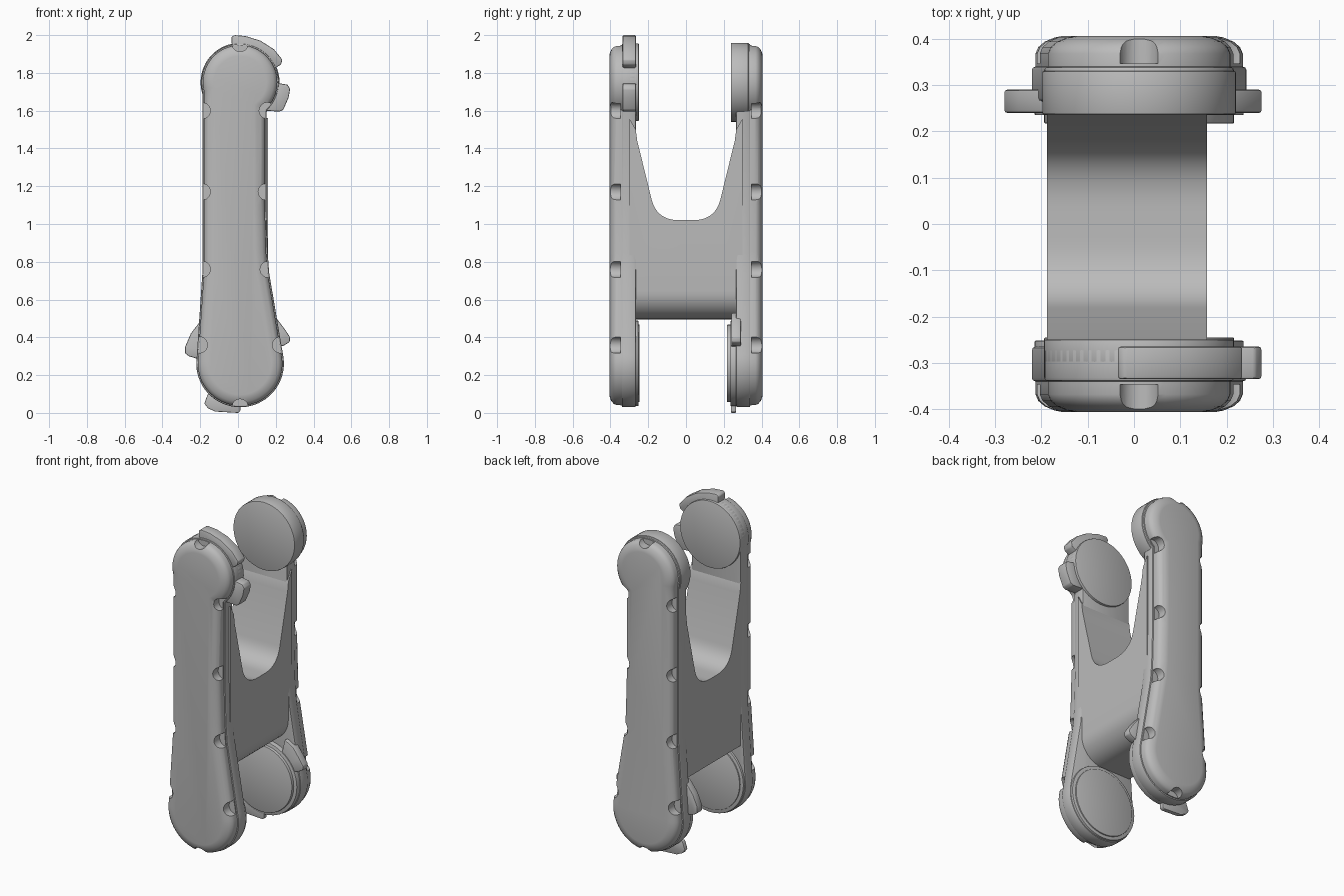
import bpy, bmesh, math
from mathutils import Vector

cube = bpy.data.objects.get("Cube")
if cube:
    bpy.data.objects.remove(cube, do_unlink=True)

grey = bpy.data.materials.new("plain grey")
grey.use_nodes = True
grey.diffuse_color = (0.5, 0.5, 0.5, 1)
grey.node_tree.nodes["Principled BSDF"].inputs["Base Color"].default_value = (0.5, 0.5, 0.5, 1)

CX, TOP_Z, TOP_R, LOW_Z, LOW_R = 0.011, 1.75, 0.205, 0.262, 0.232


def make(name, bm):
    bmesh.ops.recalc_face_normals(bm, faces=bm.faces[:])
    mesh = bpy.data.meshes.new(name)
    bm.to_mesh(mesh)
    bm.free()
    mesh.materials.append(grey)
    ob = bpy.data.objects.new(name, mesh)
    bpy.context.collection.objects.link(ob)
    return ob


def loft(name, rings):
    """Skin matching rings of points and cap both ends."""
    bm = bmesh.new()
    loops = [[bm.verts.new(p) for p in ring] for ring in rings]
    for a, b in zip(loops, loops[1:]):
        for i in range(len(a)):
            j = (i + 1) % len(a)
            bm.faces.new((a[i], a[j], b[j], b[i]))
    bm.faces.new(loops[0])
    bm.faces.new(loops[-1])
    return make(name, bm)


def arc(cx, cz, r, a0, a1, n):
    return [(cx + r * math.cos(a0 + (a1 - a0) * i / n),
             cz + r * math.sin(a0 + (a1 - a0) * i / n)) for i in range(n + 1)]


def outline(d):
    """Side plate silhouette, shrunk by d."""
    rt, rl = TOP_R - d, LOW_R - d
    right, left = 0.15 - d, -0.188 + d
    a0 = -math.acos((right - CX) / rt)
    a1 = 2 * math.pi - math.acos(max(-1, (left - CX) / rt))
    pts = arc(CX, TOP_Z, rt, a0, a1, 40)
    pts += [(left, 1.2), (left, 0.75)]
    pts += arc(CX, LOW_Z, rl, math.radians(172), math.radians(372), 36)
    pts += [(0.165 - d, 0.74), (0.157 - d, 0.85), (right, 1.1)]
    return pts


def at_y(pts, y):
    return [(x, y, z) for x, z in pts]


def prism(name, pts, y0, y1, bevel=0.0):
    ob = loft(name, [at_y(pts, y0), at_y(pts, y1)])
    if bevel:
        mod = ob.modifiers.new("soft edge", "BEVEL")
        mod.width, mod.segments, mod.limit_method = bevel, 2, "ANGLE"
    return ob


def finish(ob):
    bpy.ops.object.select_all(action="DESELECT")
    ob.select_set(True)
    bpy.context.view_layer.objects.active = ob
    for mod in list(ob.modifiers):
        bpy.ops.object.modifier_apply(modifier=mod.name)
    bpy.ops.object.shade_smooth_by_angle(angle=math.radians(35))


parts = []

# Notch centres around each cover
notches = [(CX, TOP_Z + TOP_R), (CX, LOW_Z - LOW_R)]
for z, left, right in ((1.6, -0.19, 0.155), (1.17, -0.19, 0.15),
                       (0.76, -0.19, 0.16), (0.36, -0.205, 0.225)):
    notches += [(left, z), (right, z)]

for side, s in (("front", -1), ("back", 1)):
    # Side plate
    parts.append(prism(side + "_side_plate", outline(0), s * 0.265, s * 0.34, 0.008))
    # Domed cover with scalloped edge
    steps = ((0.008, 0.335), (0.008, 0.368), (0.014, 0.382), (0.028, 0.394),
             (0.05, 0.403), (0.066, 0.406))
    cover = loft(side + "_cover", [at_y(outline(d), s * y) for d, y in steps])
    bm = bmesh.new()
    for x, z in notches:
        rings = [[bm.verts.new((px, s * y, pz))
                  for px, pz in arc(x, z, 0.043, 0, math.tau, 20)[:-1]] for y in (0.347, 0.45)]
        for i in range(20):
            j = (i + 1) % 20
            bm.faces.new((rings[0][i], rings[0][j], rings[1][j], rings[1][i]))
        bm.faces.new(rings[0])
        bm.faces.new(rings[1])
    cutter = make("notch_cutter", bm)
    cutter.hide_render = True
    mod = cover.modifiers.new("notches", "BOOLEAN")
    mod.object, mod.operation, mod.solver = cutter, "DIFFERENCE", "EXACT"
    finish(cover)
    bpy.data.objects.remove(cutter, do_unlink=True)

# Round pivot faces on the inside of the plates
for name, z, r, y0, y1 in (("front_upper_pivot", TOP_Z, TOP_R, -0.25, -0.3),
                           ("back_upper_pivot", TOP_Z, TOP_R + 0.004, 0.237, 0.33),
                           ("front_lower_pivot", LOW_Z, 0.205, -0.245, -0.3),
                           ("back_lower_pivot", LOW_Z, 0.205, 0.217, 0.3),
                           ("back_lower_collar", LOW_Z, 0.226, 0.235, 0.3),
                           ("front_lower_collar", LOW_Z, 0.226, -0.252, -0.3)):
    parts.append(prism(name, arc(CX, z, r, 0, math.tau, 64)[:-1], y0, y1, 0.003))

# Centre web: U-shaped slot above, flat underside with one rolled edge
half = [(0.3, 0.495), (0.3, 1.56), (0.266, 1.5), (0.258, 1.44)]
a, c, b = Vector((0.182, 1.13)), Vector((0.155, 1.02)), Vector((0.035, 1.02))
for i in range(13):
    t = i / 12
    half.append(tuple(a * (1 - t) ** 2 + c * (2 * t * (1 - t)) + b * t * t))
profile = half + [(-y, z) for y, z in reversed(half)]
web = loft("centre_web", [[(x, y, z) for y, z in profile] for x in (-0.188, 0.158)])
bm = bmesh.new()
bm.from_mesh(web.data)
edge = [e for e in bm.edges if all(v.co.x > 0.1 and v.co.z < 0.5 for v in e.verts)]
bmesh.ops.bevel(bm, geom=edge, offset=0.15, segments=10, profile=0.5, affect="EDGES")
bm.to_mesh(web.data)
bm.free()
parts.append(web)

# Stop tabs on the front upper pivot
parts.append(prism("upper_stop_tab", [(-0.03, 1.9), (-0.035, 1.99), (-0.02, 2.0), (0.04, 1.995),
                                      (0.12, 1.97), (0.19, 1.925), (0.235, 1.87), (0.228, 1.845),
                                      (0.19, 1.82), (0.1, 1.82)], -0.335, -0.265, 0.006))
parts.append(prism("upper_side_tab", [(0.15, 1.74), (0.215, 1.745), (0.262, 1.738), (0.276, 1.715),
                                      (0.268, 1.67), (0.24, 1.605), (0.22, 1.595),
                                      (0.14, 1.6)], -0.335, -0.265, 0.006))
# Stop tabs on the back lower pivot
parts.append(prism("lower_right_tab", [(-0.15, 0.5), (-0.2, 0.485), (-0.25, 0.42), (-0.28, 0.35),
                                       (-0.28, 0.315), (-0.26, 0.3), (-0.21, 0.285),
                                       (-0.1, 0.3)], 0.24, 0.29, 0.006))
parts.append(prism("lower_left_tab", [(0.15, 0.53), (0.205, 0.5), (0.25, 0.44), (0.276, 0.4),
                                      (0.274, 0.375), (0.24, 0.355), (0.1, 0.33)], 0.24, 0.29, 0.006))
parts.append(prism("lower_bottom_tab", [(-0.16, 0.1), (-0.178, 0.05), (-0.16, 0.025), (-0.12, 0.007),
                                        (0, 0), (0.012, 0.008), (0.012, 0.1)], 0.237, 0.265, 0.004))

for ob in parts:
    finish(ob)
